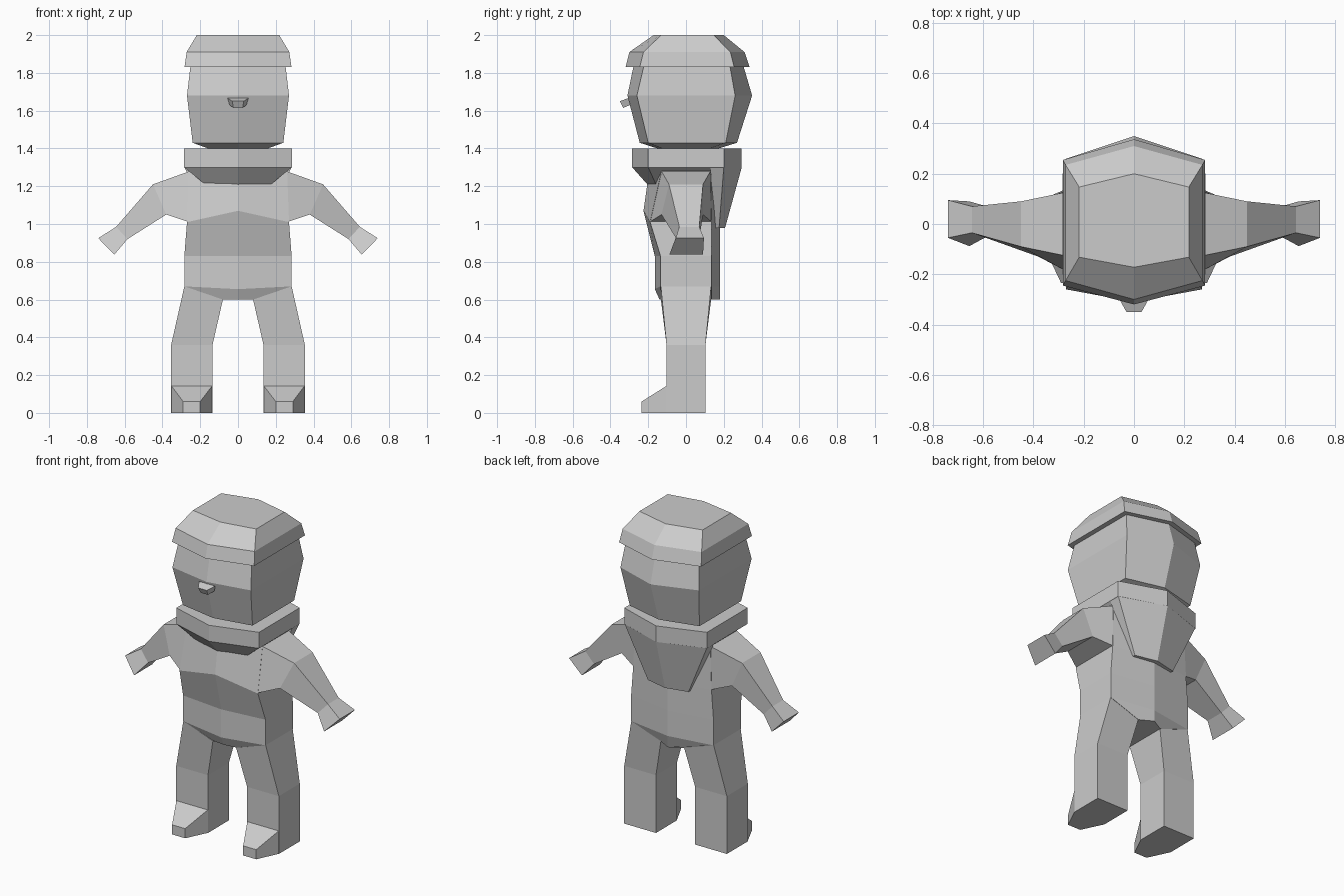
import bpy
import bmesh

grey = bpy.data.materials.new("plain grey")
grey.diffuse_color = (0.6, 0.6, 0.6, 1)


def loft(name, rings):
    """Skin a list of equal-length point rings and cap both ends."""
    bm = bmesh.new()
    loops = [[bm.verts.new(p) for p in ring] for ring in rings]
    n = len(loops[0])
    for a, b in zip(loops, loops[1:]):
        for i in range(n):
            j = (i + 1) % n
            bm.faces.new((a[i], a[j], b[j], b[i]))
    bm.faces.new(loops[0][::-1])
    bm.faces.new(loops[-1])
    bmesh.ops.recalc_face_normals(bm, faces=bm.faces[:])
    mesh = bpy.data.meshes.new(name)
    bm.to_mesh(mesh)
    bm.free()
    mesh.materials.append(grey)
    obj = bpy.data.objects.new(name, mesh)
    bpy.context.collection.objects.link(obj)
    return obj


def hexa(z, w, front, back, mid_front, mid_back, mid_z=None):
    """Six-sided ring: two side edges plus a ridge in front and behind."""
    mz = z if mid_z is None else mid_z
    return [(0, mid_front, mz), (w, front, z), (w, back, z),
            (0, mid_back, z), (-w, back, z), (-w, front, z)]


# head and cap
loft("head", [
    hexa(1.39, 0.13, -0.10, 0.10, -0.12, 0.14),
    hexa(1.43, 0.24, -0.20, 0.21, -0.245, 0.27),
    hexa(1.68, 0.27, -0.26, 0.26, -0.31, 0.35),
    hexa(1.85, 0.25, -0.22, 0.23, -0.275, 0.30)])
loft("cap", [
    hexa(1.83, 0.283, -0.245, 0.255, -0.32, 0.337),
    hexa(1.91, 0.272, -0.225, 0.235, -0.30, 0.31),
    hexa(2.00, 0.218, -0.132, 0.147, -0.172, 0.20)])

# small tilted nose
loft("nose", [
    [(-0.045, -0.295, 1.63), (0.045, -0.295, 1.63),
     (0.025, -0.333, 1.615), (-0.025, -0.333, 1.615)],
    [(-0.055, -0.305, 1.667), (0.055, -0.305, 1.667),
     (0.03, -0.35, 1.65), (-0.03, -0.35, 1.65)]])

# thick collar with a flap hanging down the back
loft("collar", [
    hexa(1.19, 0.15, -0.15, 0.15, -0.187, 0.18),
    hexa(1.30, 0.285, -0.20, 0.20, -0.285, 0.295),
    hexa(1.40, 0.285, -0.20, 0.20, -0.285, 0.295)])
loft("back_flap", [
    [(-0.14, 0.14, 0.98), (-0.14, 0.175, 0.98), (0, 0.207, 0.98),
     (0.14, 0.175, 0.98), (0.14, 0.14, 0.98)],
    [(-0.283, 0.13, 1.30), (-0.283, 0.20, 1.30), (0, 0.295, 1.30),
     (0.283, 0.20, 1.30), (0.283, 0.13, 1.30)]])

# torso
loft("torso", [
    hexa(0.60, 0.08, -0.13, 0.135, -0.14, 0.18),
    hexa(0.67, 0.284, -0.135, 0.135, -0.165, 0.18, 0.655),
    hexa(0.83, 0.284, -0.135, 0.135, -0.165, 0.18),
    hexa(1.01, 0.27, -0.19, 0.135, -0.225, 0.18, 1.07),
    hexa(1.28, 0.26, -0.13, 0.13, -0.195, 0.18)])


def arm_ring(s, top, low):
    """Four-sided ring from (x, z, front, back) of its top and lower edge."""
    x, z, f, b = top
    u, v, g, h = low
    return [(s * x, f, z), (s * x, b, z), (s * u, h, v), (s * u, g, v)]


def leg_ring(s, inner, outer, y, z_in, z_out):
    return [(s * inner, -y, z_in), (s * outer, -y, z_out),
            (s * outer, y, z_out), (s * inner, y, z_in)]


for side, s in (("right", 1), ("left", -1)):
    # arm: shoulder, elbow, wrist
    wrist = arm_ring(s, (0.645, 0.985, -0.035, 0.07), (0.585, 0.92, -0.05, 0.07))
    loft(side + "_arm", [
        arm_ring(s, (0.255, 1.28, -0.13, 0.13), (0.265, 1.012, -0.19, 0.135)),
        arm_ring(s, (0.45, 1.21, -0.09, 0.09), (0.38, 1.05, -0.13, 0.09)),
        wrist])
    # hand flares out to a blunt tip
    loft(side + "_hand", [
        wrist,
        arm_ring(s, (0.74, 0.925, -0.055, 0.095), (0.655, 0.838, -0.088, 0.09))])
    # leg: hip, knee, ankle
    loft(side + "_leg", [
        leg_ring(s, 0.08, 0.284, 0.133, 0.60, 0.67),
        leg_ring(s, 0.135, 0.354, 0.103, 0.36, 0.36),
        leg_ring(s, 0.135, 0.354, 0.103, 0, 0)])
    # tapered toe
    loft(side + "_toe", [
        [(s * 0.135, -0.10, 0), (s * 0.354, -0.10, 0),
         (s * 0.354, -0.10, 0.145), (s * 0.135, -0.10, 0.145)],
        [(s * 0.20, -0.235, 0), (s * 0.29, -0.235, 0),
         (s * 0.29, -0.235, 0.06), (s * 0.20, -0.235, 0.06)]])
